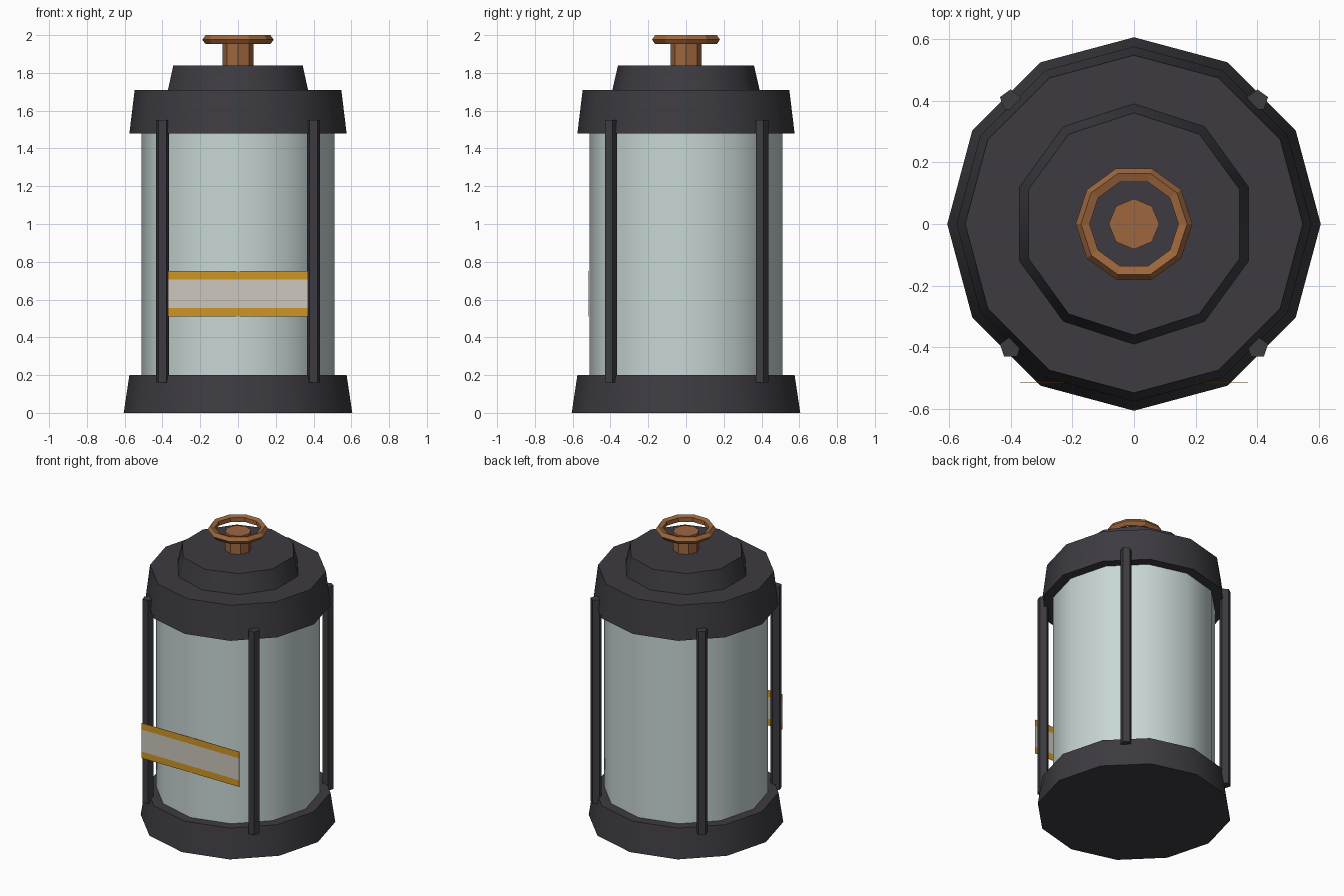
import bpy, bmesh, math

if "Cube" in bpy.data.objects:
    bpy.data.objects.remove(bpy.data.objects["Cube"])


def material(name, srgb):
    lin = [(c / 255 / 12.92) if c < 10 else ((c / 255 + 0.055) / 1.055) ** 2.4 for c in srgb]
    m = bpy.data.materials.new(name)
    m.diffuse_color = (*lin, 1)
    m.use_nodes = True
    m.node_tree.nodes["Principled BSDF"].inputs["Base Color"].default_value = m.diffuse_color
    return m


IRON = material("dark_iron", (61, 59, 65))
GLASS = material("pale_glass", (200, 215, 213))
COPPER = material("copper", (158, 103, 61))
GOLD = material("gold", (208, 150, 36))
PAPER = material("label_paper", (204, 199, 189))


def finish(name, bm, mats, smooth=0):
    bmesh.ops.recalc_face_normals(bm, faces=bm.faces[:])
    me = bpy.data.meshes.new(name)
    bm.to_mesh(me)
    bm.free()
    ob = bpy.data.objects.new(name, me)
    bpy.context.collection.objects.link(ob)
    for m in mats:
        me.materials.append(m)
    if smooth:
        bpy.ops.object.select_all(action='DESELECT')
        ob.select_set(True)
        bpy.context.view_layer.objects.active = ob
        bpy.ops.object.shade_smooth_by_angle(angle=math.radians(smooth))
    return ob


def drum(name, sides, r0, r1, z0, z1, mat, smooth=0, at=(0, 0)):
    """Closed tapered prism with one corner pointing to +y."""
    bm = bmesh.new()
    rings = []
    for r, z in ((r0, z0), (r1, z1)):
        ring = []
        for i in range(sides):
            a = math.pi / 2 + math.tau * i / sides
            ring.append(bm.verts.new((at[0] + r * math.cos(a), at[1] + r * math.sin(a), z)))
        rings.append(ring)
    for i in range(sides):
        j = (i + 1) % sides
        bm.faces.new((rings[0][i], rings[0][j], rings[1][j], rings[1][i]))
    bm.faces.new(rings[0])
    bm.faces.new(rings[1])
    return finish(name, bm, [mat], smooth)


# Body
drum("base", 12, 0.605, 0.575, 0.0, 0.20, IRON, 40)
drum("glass_cylinder", 12, 0.51, 0.51, 0.19, 1.49, GLASS, 40)
drum("lid", 12, 0.575, 0.547, 1.48, 1.71, IRON, 40)
drum("lid_cap", 10, 0.392, 0.36, 1.70, 1.84, IRON, 40)
drum("handle_stem", 8, 0.082, 0.082, 1.83, 1.965, COPPER)

# Corner posts
for sx, side in ((-1, "left"), (1, "right")):
    for sy, end in ((-1, "front"), (1, "back")):
        drum(f"post_{end}_{side}", 5, 0.036, 0.036, 0.16, 1.55, IRON, at=(0.4 * sx, 0.4 * sy))

# Handle ring: five-sided section swept around ten segments
bm = bmesh.new()
MAJOR, MINOR, R, T = 10, 5, 0.164, 0.025
grid = []
for i in range(MAJOR):
    a = math.tau * i / MAJOR
    row = []
    for j in range(MINOR):
        b = math.tau * j / MINOR
        d = R + T * math.cos(b)
        row.append(bm.verts.new((d * math.cos(a), d * math.sin(a), 1.976 + T * math.sin(b))))
    grid.append(row)
for i in range(MAJOR):
    for j in range(MINOR):
        k, l = (i + 1) % MAJOR, (j + 1) % MINOR
        bm.faces.new((grid[i][j], grid[k][j], grid[k][l], grid[i][l]))
finish("handle_ring", bm, [COPPER])

# Front label: gold borders above and below a paper strip
bm = bmesh.new()
rows = [[bm.verts.new((x, -0.514, z)) for x in (-0.37, 0.37)] for z in (0.51, 0.555, 0.705, 0.75)]
for i in range(3):
    f = bm.faces.new((rows[i][0], rows[i][1], rows[i + 1][1], rows[i + 1][0]))
    f.material_index = 1 if i == 1 else 0
label = finish("front_label", bm, [GOLD, PAPER])
thick = label.modifiers.new("thickness", 'SOLIDIFY')
thick.thickness = 0.002
thick.offset = 0
